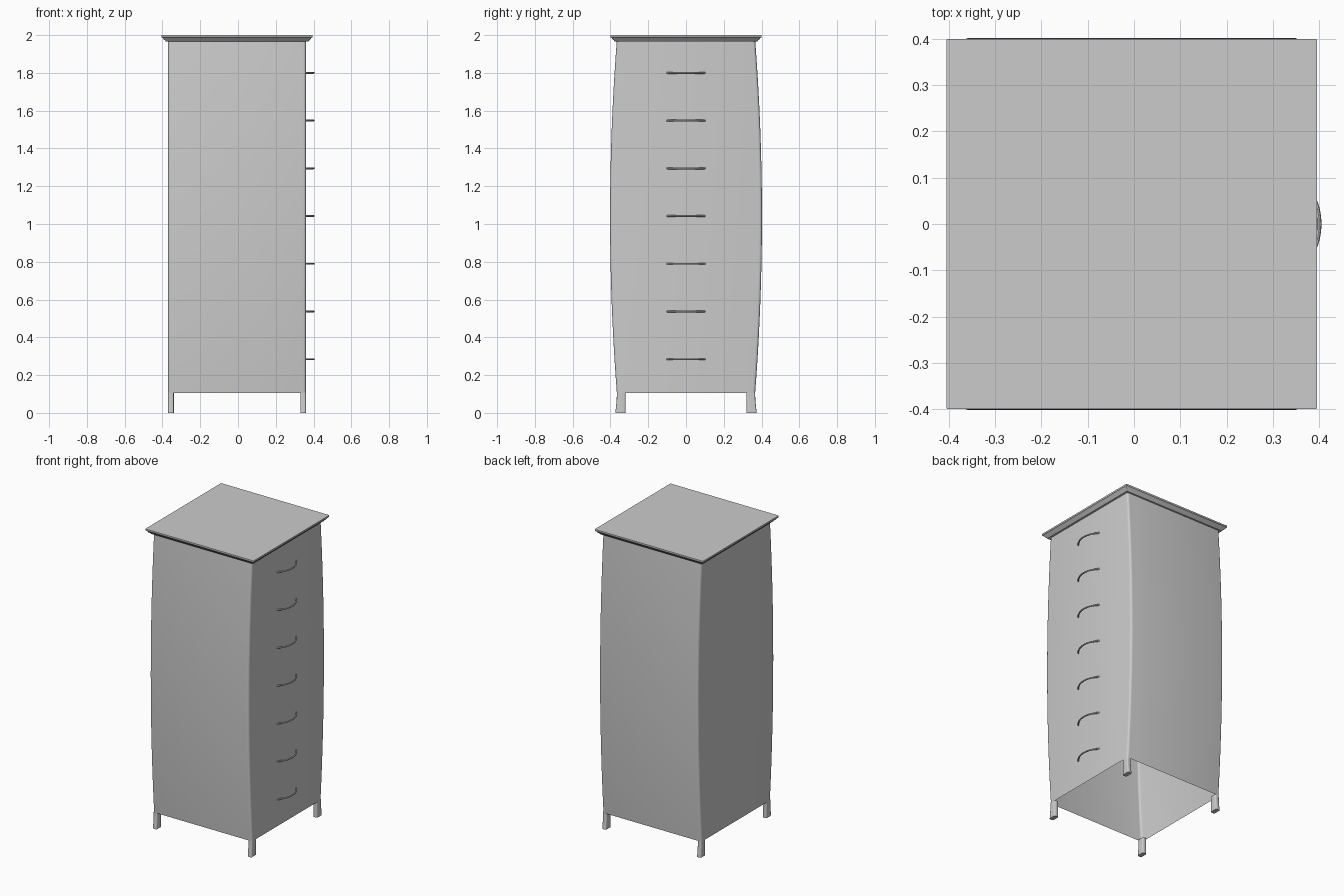
import bpy, bmesh, math

cube = bpy.data.objects.get("Cube")
if cube:
    bpy.data.objects.remove(cube, do_unlink=True)

grey = bpy.data.materials.new("plain grey")
grey.use_nodes = True
grey.diffuse_color = (0.6, 0.6, 0.6, 1)
grey.node_tree.nodes["Principled BSDF"].inputs["Base Color"].default_value = (0.6, 0.6, 0.6, 1)


def rounded_rect(x0, x1, y0, y1, radius, steps=4):
    """Corner points of a rounded rectangle, anticlockwise."""
    corners = [(x1, y1, 0), (x0, y1, 1), (x0, y0, 2), (x1, y0, 3)]
    points = []
    for cx, cy, turn in corners:
        mid = math.pi / 2 * turn + math.pi / 4
        ox = cx - math.copysign(radius, math.cos(mid))
        oy = cy - math.copysign(radius, math.sin(mid))
        for i in range(steps + 1):
            a = math.pi / 2 * (turn + i / steps)
            points.append((ox + radius * math.cos(a), oy + radius * math.sin(a)))
    return points


def loft(name, sections, cap_bottom=True, cap_top=True):
    """Join (outline, z) sections into one smooth skin."""
    bm = bmesh.new()
    rings = [[bm.verts.new((x, y, z)) for x, y in outline] for outline, z in sections]
    count = len(rings[0])
    for low, high in zip(rings, rings[1:]):
        for i in range(count):
            j = (i + 1) % count
            bm.faces.new((low[i], low[j], high[j], high[i]))
    if cap_bottom:
        bm.faces.new(rings[0][::-1])
    if cap_top:
        bm.faces.new(rings[-1])
    mesh = bpy.data.meshes.new(name)
    bm.to_mesh(mesh)
    bm.free()
    obj = bpy.data.objects.new(name, mesh)
    bpy.context.collection.objects.link(obj)
    finish(obj)
    return obj


def finish(obj):
    obj.data.materials.append(grey)
    bpy.ops.object.select_all(action="DESELECT")
    obj.select_set(True)
    bpy.context.view_layer.objects.active = obj
    bpy.ops.object.shade_smooth_by_angle(angle=math.radians(35))


LEFT, RIGHT = -0.37, 0.36
FLOOR, TOP = 0.105, 1.975


def half_depth(z):
    """Bowed outline of the cabinet sides."""
    t = (z - 1.04) / 0.935
    return 0.402 - 0.036 * t * t


# Bowed cabinet shell, open underneath
levels = [FLOOR + (TOP - FLOOR) * i / 24 for i in range(25)]
loft("cabinet_body",
     [(rounded_rect(LEFT, RIGHT, -half_depth(z), half_depth(z), 0.014), z) for z in levels],
     cap_bottom=False)

# Moulded top board
board = [(0.378, 1.966), (0.381, 1.972), (0.389, 1.977), (0.392, 1.984), (0.4, 1.989), (0.4, 2.0)]
loft("top_board",
     [(rounded_rect(-h - 0.005, h - 0.005, -h, h, 0.003, 2), z) for h, z in board])

# Corner legs, flaring a little outwards at the foot
for x_name, x0, x1 in (("left", RIGHT - 0.03, RIGHT), ("right", LEFT, LEFT + 0.03)):
    for y_name, side in (("front", -1), ("back", 1)):
        sections = []
        for outer, z in ((0.374, 0.0), (0.371, 0.03), (0.367, 0.07), (0.366, FLOOR + 0.003)):
            y0, y1 = sorted((side * 0.32, side * outer))
            sections.append((rounded_rect(x0, x1, y0, y1, 0.008), z))
        loft(f"{y_name}_{x_name}_leg", sections)

# Seven bowed drawer handles
half_width, bow = 0.1, 0.043
arc_radius = (half_width ** 2 + bow ** 2) / (2 * bow)
arc_angle = math.asin(half_width / arc_radius)
for n in range(7):
    curve = bpy.data.curves.new(f"drawer_handle_{n + 1}", "CURVE")
    curve.dimensions = "3D"
    curve.bevel_depth = 0.005
    curve.bevel_resolution = 2
    curve.use_fill_caps = True
    spline = curve.splines.new("POLY")
    spline.points.add(16)
    for i, point in enumerate(spline.points):
        a = arc_angle * (i / 8 - 1)
        x = RIGHT + bow - 0.003 - arc_radius * (1 - math.cos(a))
        point.co = (x, arc_radius * math.sin(a), 0.284 + 0.2527 * n, 1)
    handle = bpy.data.objects.new(curve.name, curve)
    bpy.context.collection.objects.link(handle)
    bpy.ops.object.select_all(action="DESELECT")
    handle.select_set(True)
    bpy.context.view_layer.objects.active = handle
    bpy.ops.object.convert(target="MESH")
    finish(bpy.context.view_layer.objects.active)
